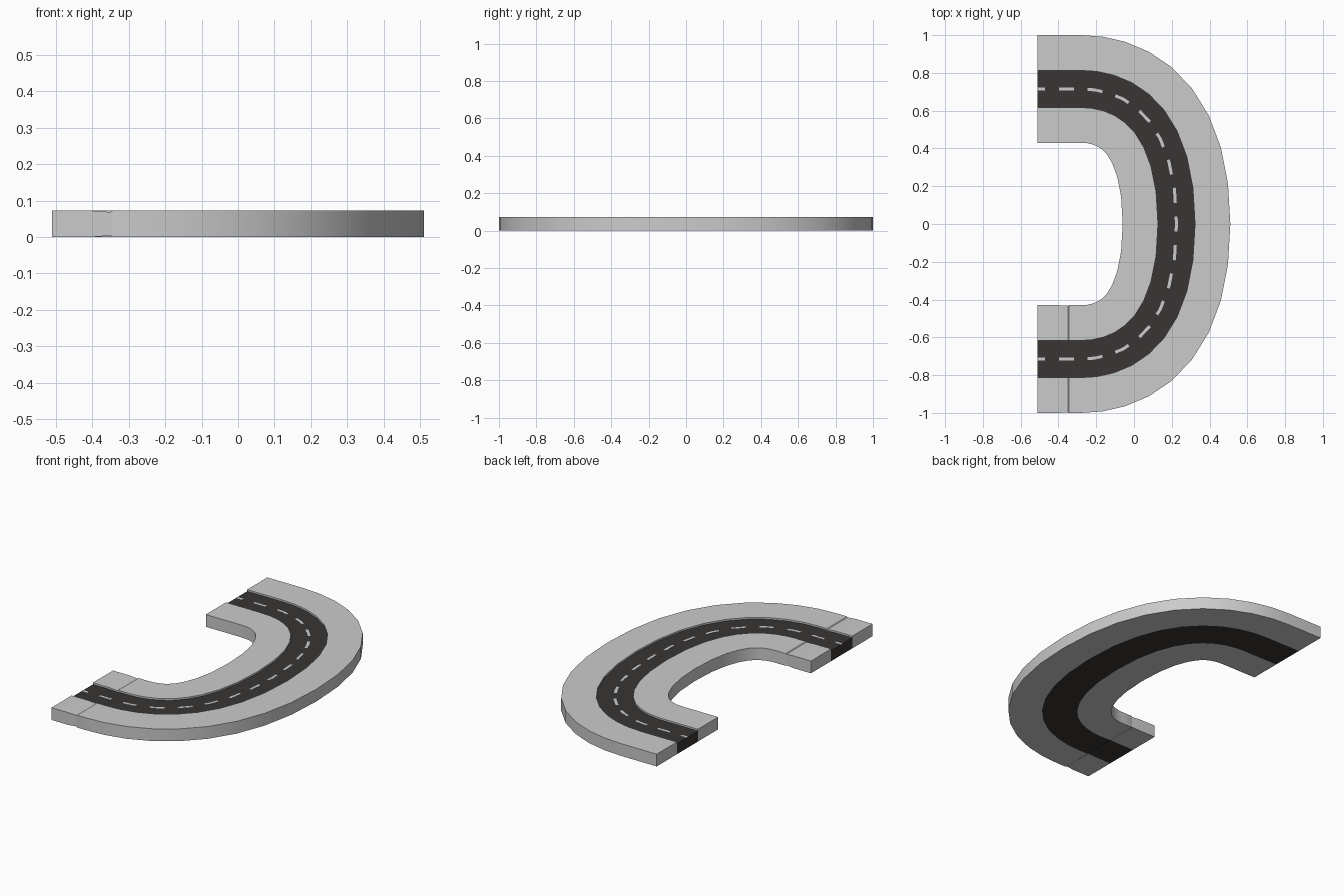
import bpy, bmesh, math
from mathutils import Vector

if "Cube" in bpy.data.objects:
    bpy.data.objects.remove(bpy.data.objects["Cube"])

HALF, ROAD, TOP, ROAD_TOP = 0.285, 0.098, 0.072, 0.062
END_X = -0.51


def material(name, rgb):
    m = bpy.data.materials.new(name)
    m.diffuse_color = (*rgb, 1)
    m.use_nodes = True
    m.node_tree.nodes["Principled BSDF"].inputs["Base Color"].default_value = m.diffuse_color
    return m


def bezier(t):
    p = [Vector((-0.28, 0.715)), Vector((-0.073, 0.715)),
         Vector((0.225, 0.593)), Vector((0.225, 0))]
    s = 1 - t
    pos = s**3 * p[0] + 3*s*s*t * p[1] + 3*s*t*t * p[2] + t**3 * p[3]
    d = s*s * (p[1]-p[0]) + 2*s*t * (p[2]-p[1]) + t*t * (p[3]-p[2])
    d.normalize()
    return pos, Vector((-d.y, d.x))          # centre point, outward normal


def centre_line(steps):
    half = [(Vector((END_X, 0.715)), Vector((0, 1)))]
    half += [bezier(i / steps) for i in range(steps + 1)]
    flip = [(Vector((p.x, -p.y)), Vector((n.x, -n.y))) for p, n in half[-2::-1]]
    return half + flip


def sweep(name, profile, frames, mat=None):
    # frames: (point, normal, pinch); pinch shrinks the section for the seam
    bm = bmesh.new()
    mid = TOP / 2
    rings = []
    for p, n, pinch in frames:
        ring = []
        for off, z in profile:
            q = p + n * off * (1 - 0.1 * pinch)
            ring.append(bm.verts.new((q.x, q.y, mid + (z - mid) * (1 - pinch))))
        rings.append(ring)
    k = len(profile)
    for a, b in zip(rings, rings[1:]):
        for i in range(k):
            j = (i + 1) % k
            bm.faces.new((a[i], a[j], b[j], b[i]))
    bm.faces.new(rings[0])
    bm.faces.new(rings[-1])
    bmesh.ops.recalc_face_normals(bm, faces=bm.faces)
    me = bpy.data.meshes.new(name)
    bm.to_mesh(me)
    bm.free()
    ob = bpy.data.objects.new(name, me)
    bpy.context.collection.objects.link(ob)
    if mat:
        me.materials.append(mat)
    bpy.context.view_layer.objects.active = ob
    ob.select_set(True)
    bpy.ops.object.shade_smooth_by_angle(angle=math.radians(30))
    ob.select_set(False)
    return ob


def box(a, b, z0, z1):
    return [(a, z0), (b, z0), (b, z1), (a, z1)]


asphalt = material("asphalt", (0.04, 0.036, 0.034))
paint = material("paint", (0.6, 0.6, 0.6))

# Slab path, with a shallow seam across the front end
frames = [(p, n, 0) for p, n in centre_line(9)]
last = frames.pop()
for x, pinch in ((-0.345, 0), (-0.35, 0.1), (-0.40, 0)):
    frames.append((Vector((x, -0.715)), Vector((0, -1)), pinch))
frames.append(last)

# Pavements either side and the road between them
sweep("outer_pavement", box(ROAD, HALF, 0, TOP), frames)
sweep("inner_pavement", box(-HALF, -ROAD, 0, TOP), frames)
sweep("road", box(-ROAD, ROAD, 0, ROAD_TOP), frames, asphalt)

# Dashed centre line, spaced evenly along the path
line = centre_line(9)
lengths = [0]
for (a, _), (b, _) in zip(line, line[1:]):
    lengths.append(lengths[-1] + (b - a).length)
total = lengths[-1]


def at(s):
    s = min(max(s, 0), total)
    i = next(i for i in range(len(line) - 1) if s <= lengths[i + 1] + 1e-6)
    f = (s - lengths[i]) / (lengths[i + 1] - lengths[i])
    p = line[i][0].lerp(line[i + 1][0], f)
    return p, line[i][1].lerp(line[i + 1][1], f).normalized(), 0


period = total / 16
for k in range(17):
    s0, s1 = max(k * period - 0.04, 0), min(k * period + 0.04, total)
    inner = [s for s in lengths if s0 + 0.002 < s < s1 - 0.002]
    sweep("lane_dash", box(-0.008, 0.008, ROAD_TOP - 0.002, ROAD_TOP + 0.001),
          [at(s) for s in [s0, *inner, s1]], paint)
